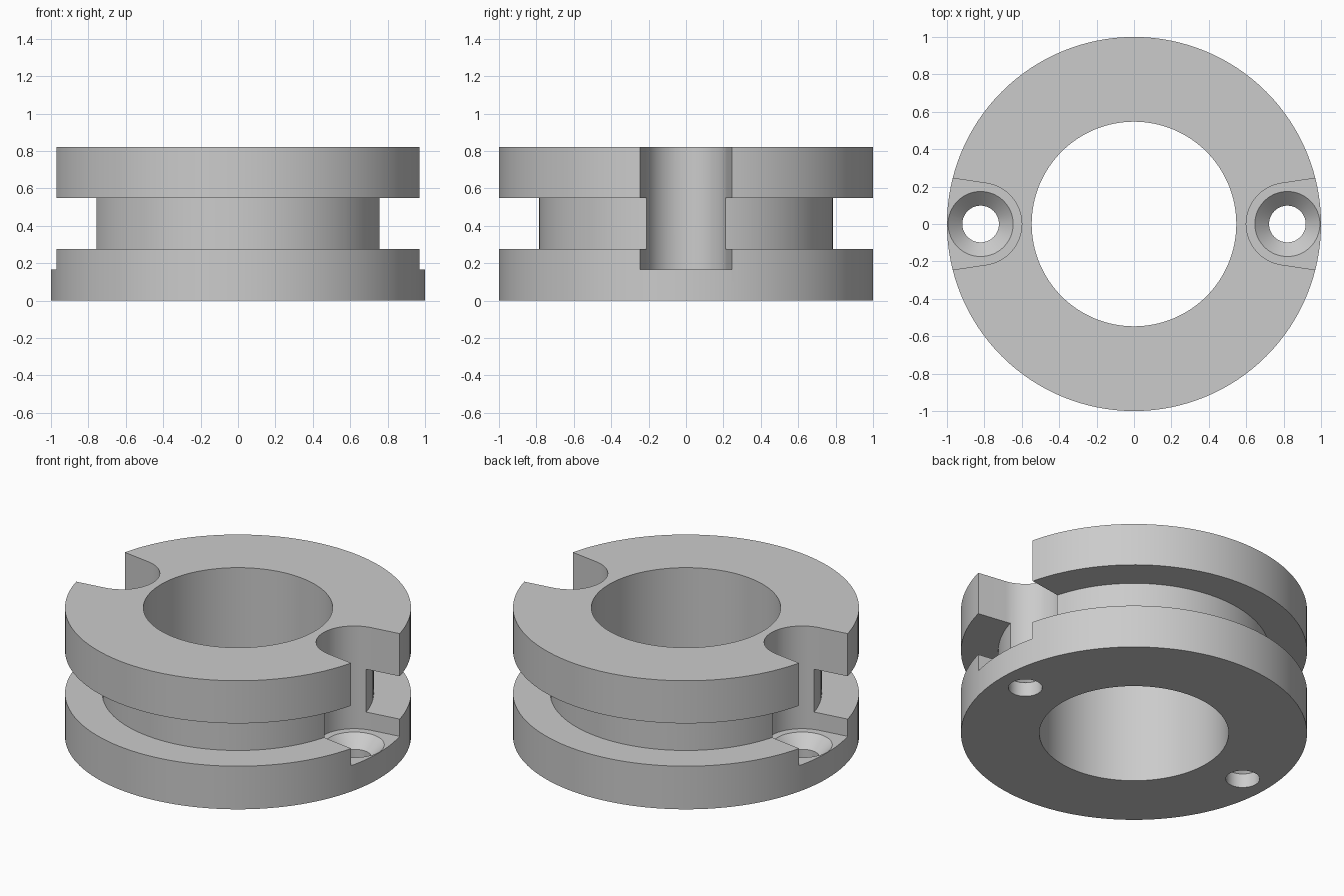
import bpy, bmesh, math

if "Cube" in bpy.data.objects:
    bpy.data.objects.remove(bpy.data.objects["Cube"])

SEG = 128
GREY = bpy.data.materials.new("plain grey")
GREY.diffuse_color = (0.6, 0.6, 0.6, 1)
GREY.use_nodes = True
GREY.node_tree.nodes["Principled BSDF"].inputs["Base Color"].default_value = GREY.diffuse_color


def make_object(name, bm):
    bmesh.ops.recalc_face_normals(bm, faces=bm.faces)
    mesh = bpy.data.meshes.new(name)
    bm.to_mesh(mesh)
    bm.free()
    mesh.materials.append(GREY)
    obj = bpy.data.objects.new(name, mesh)
    bpy.context.collection.objects.link(obj)
    return obj


def lathe(name, profile, cx=0.0, seg=SEG):
    """Revolve a closed (radius, z) profile around a vertical axis at x = cx."""
    bm = bmesh.new()
    rings = []
    for i in range(seg):
        a = 2 * math.pi * i / seg
        rings.append([bm.verts.new((cx + r * math.cos(a), r * math.sin(a), z)) for r, z in profile])
    n = len(profile)
    for i in range(seg):
        p, q = rings[i], rings[(i + 1) % seg]
        for j in range(n):
            k = (j + 1) % n
            bm.faces.new((p[j], q[j], q[k], p[k]))
    return make_object(name, bm)


def hole_cutter(name, profile, cx, seg=64):
    """Solid of revolution with flat end caps."""
    bm = bmesh.new()
    rings = []
    for r, z in profile:
        rings.append([bm.verts.new((cx + r * math.cos(2 * math.pi * i / seg),
                                    r * math.sin(2 * math.pi * i / seg), z)) for i in range(seg)])
    for lo, hi in zip(rings, rings[1:]):
        for i in range(seg):
            k = (i + 1) % seg
            bm.faces.new((lo[i], lo[k], hi[k], hi[i]))
    bm.faces.new(rings[0])
    bm.faces.new(rings[-1])
    return make_object(name, bm)


def pocket_cutter(name, side, z0, z1):
    """Round-ended slot whose walls flare slightly toward the rim."""
    cx, r, flare, x_end = 0.82, 0.22, math.radians(8.5), 1.2
    start = math.pi / 2 + flare
    steps = 40
    pts = []
    for i in range(steps + 1):
        a = start + (2 * math.pi - 2 * start) * i / steps
        pts.append((cx + r * math.cos(a), r * math.sin(a)))
    y_end = pts[0][1] + (x_end - pts[0][0]) * math.tan(flare)
    pts = [(x_end, y_end)] + pts + [(x_end, -y_end)]
    bm = bmesh.new()
    face = bm.faces.new([bm.verts.new((side * x, y, z0)) for x, y in pts])
    ext = bmesh.ops.extrude_face_region(bm, geom=[face])
    for v in ext["geom"]:
        if isinstance(v, bmesh.types.BMVert):
            v.co.z = z1
    return make_object(name, bm)


# Grooved ring body with the central bore
body = lathe("grooved_ring", [
    (0.547, 0), (1, 0), (1, 0.275), (0.785, 0.275),
    (0.785, 0.548), (1, 0.548), (1, 0.82), (0.547, 0.82)])

# Screw pockets, then countersunk screw holes, on both sides
cutters = []
for side, label in ((1, "right"), (-1, "left")):
    cutters.append(pocket_cutter(label + "_pocket_cutter", side, 0.165, 1.0))
for side, label in ((1, "right"), (-1, "left")):
    cutters.append(hole_cutter(label + "_screw_hole_cutter", [
        (0.098, -0.1), (0.098, 0.09), (0.174, 0.165), (0.174, 0.25)], side * 0.82))

bpy.context.view_layer.objects.active = body
body.select_set(True)
for c in cutters:
    mod = body.modifiers.new(c.name, "BOOLEAN")
    mod.operation = "DIFFERENCE"
    mod.solver = "EXACT"
    mod.object = c
    bpy.ops.object.modifier_apply(modifier=mod.name)
for c in cutters:
    bpy.data.objects.remove(c, do_unlink=True)

bpy.ops.object.shade_smooth_by_angle(angle=math.radians(30))
